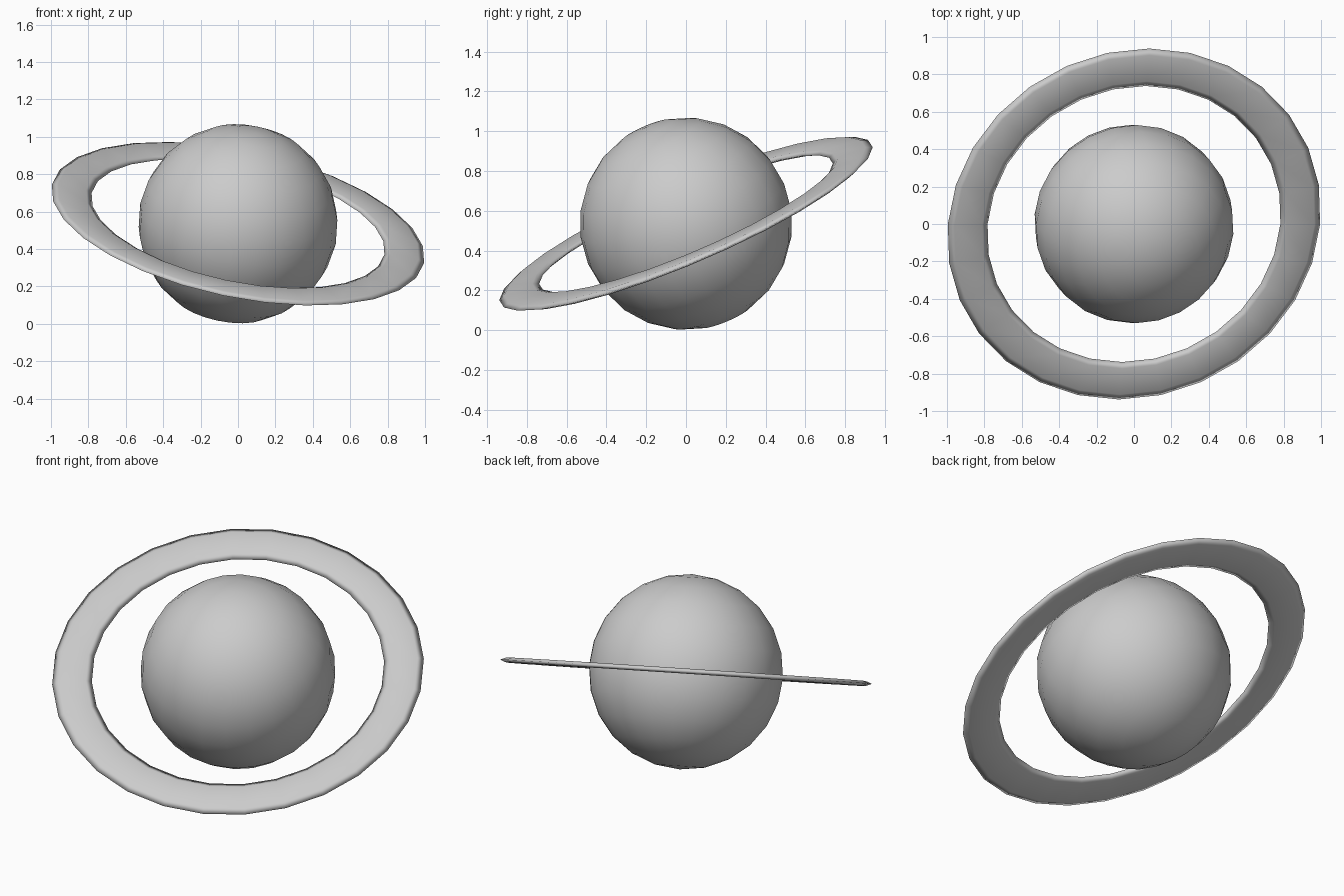
import bpy, bmesh
from math import radians, sin, cos, tau
from mathutils import Euler

if "Cube" in bpy.data.objects:
    bpy.data.objects.remove(bpy.data.objects["Cube"])

TILT = Euler((radians(22.7), radians(11.9), 0))
CENTRE = (0, 0, 0.535)

# planet: smooth sphere tilted with the ring
bpy.ops.mesh.primitive_uv_sphere_add(segments=24, ring_count=12, radius=0.534,
                                     location=CENTRE, rotation=TILT)
planet = bpy.context.object
planet.name = "planet"
bpy.ops.object.shade_smooth()

# ring: thin bevelled section swept round the tilted axis
SECTION = [(0.80, 0), (0.832, -0.014), (0.983, -0.014),
           (1.017, 0), (0.983, 0.014), (0.832, 0.014)]
SIDES = 28
bm = bmesh.new()
loops = [[bm.verts.new((r * cos(tau * i / SIDES), r * sin(tau * i / SIDES), z))
          for r, z in SECTION] for i in range(SIDES)]
n = len(SECTION)
for i in range(SIDES):
    a, b = loops[i], loops[(i + 1) % SIDES]
    for j in range(n):
        k = (j + 1) % n
        bm.faces.new((a[j], b[j], b[k], a[k]))
bmesh.ops.recalc_face_normals(bm, faces=bm.faces)
mesh = bpy.data.meshes.new("ring")
bm.to_mesh(mesh)
bm.free()
mesh.shade_smooth()
ring = bpy.data.objects.new("ring", mesh)
ring.location = CENTRE
ring.rotation_euler = TILT
bpy.context.collection.objects.link(ring)
